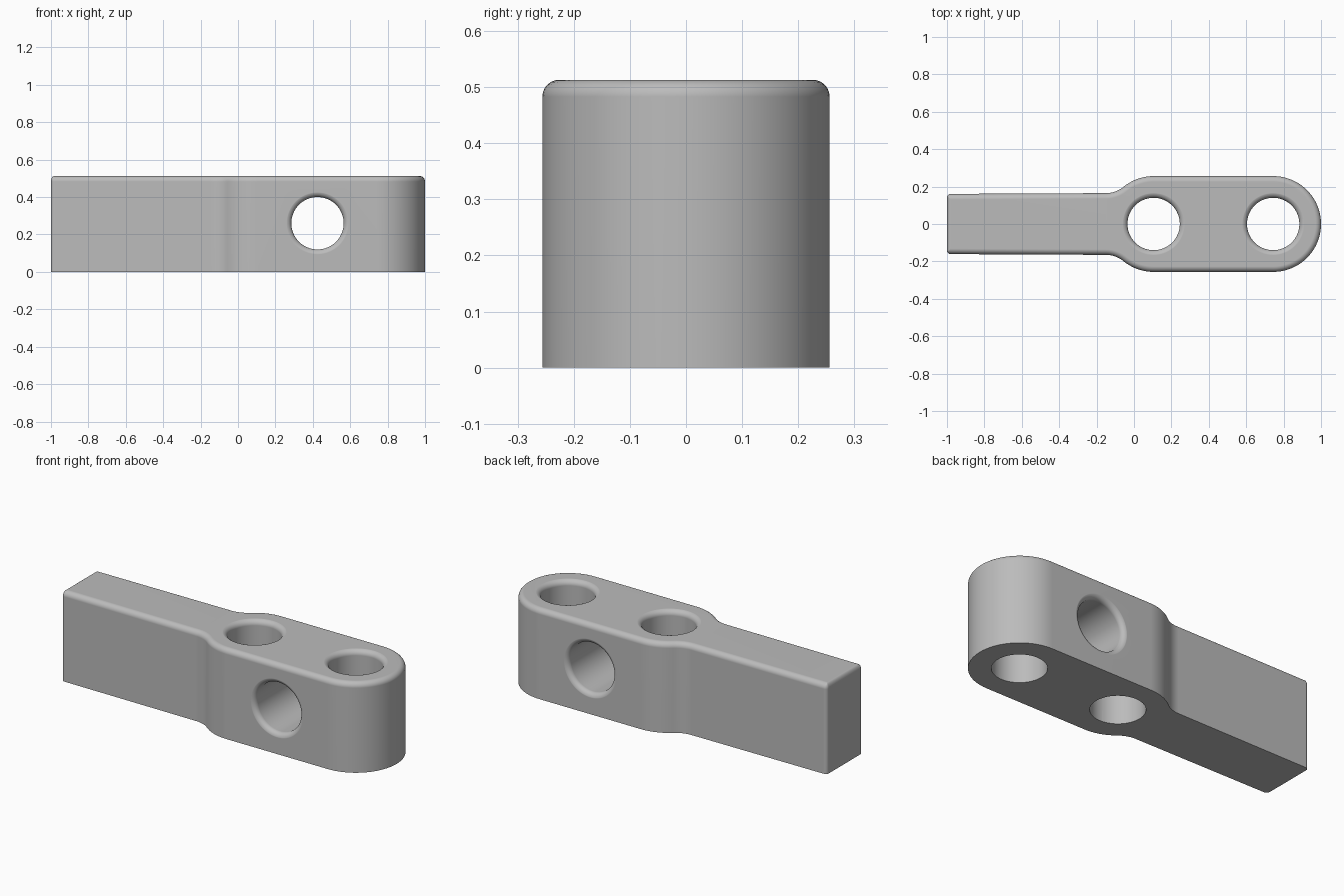
import bpy, bmesh
from math import sin, cos, pi, atan2, hypot, radians
from mathutils import Matrix

cube = bpy.data.objects.get("Cube")
if cube:
    bpy.data.objects.remove(cube)

HEIGHT, FILLET, HOLE = 0.513, 0.03, 0.14
HEAD, ARM, TIP = 0.256, 0.165, 0.161      # half widths
NEAR, FAR, NECK = 0.105, 0.744, -0.15     # hole centres and neck arc centre in x
NECK_R = 0.147

grey = bpy.data.materials.new("plain grey")
grey.use_nodes = True
colour = (0.5, 0.5, 0.5, 1)
grey.diffuse_color = colour
grey.node_tree.nodes["Principled BSDF"].inputs["Base Color"].default_value = colour


def arc(cx, cy, r, a, b, n):
    return [(cx + r * cos(a + (b - a) * i / n), cy + r * sin(a + (b - a) * i / n))
            for i in range(n + 1)]


def outline(d):
    """Closed plan outline, moved inward by d."""
    cy = ARM + NECK_R
    turn = atan2(cy, NECK - NEAR)
    corner = max(0.02 - d, 0.002)
    half = arc(FAR, 0, HEAD - d, 0, pi / 2, 20)
    half += arc(NEAR, 0, HEAD - d, pi / 2, turn, 10)
    half += arc(NECK, cy, NECK_R + d, turn - pi, -pi / 2, 10)[1:]
    half += arc(-1 + 0.6 * d + corner, TIP - d - corner, corner, pi / 2, pi, 4)
    return half + [(x, -y) for x, y in reversed(half[1:])]


def make_object(name, bm):
    bmesh.ops.recalc_face_normals(bm, faces=bm.faces)
    mesh = bpy.data.meshes.new(name)
    bm.to_mesh(mesh)
    bm.free()
    mesh.materials.append(grey)
    ob = bpy.data.objects.new(name, mesh)
    bpy.context.collection.objects.link(ob)
    return ob


def loft(name, rings, matrix=Matrix()):
    """Skin a stack of equal rings and cap both ends."""
    bm = bmesh.new()
    loops = [[bm.verts.new(matrix @ Matrix.Translation(p).translation) for p in ring]
             for ring in rings]
    for low, high in zip(loops, loops[1:]):
        for i in range(len(low)):
            j = (i + 1) % len(low)
            bm.faces.new((low[i], low[j], high[j], high[i]))
    bm.faces.new(loops[0])
    bm.faces.new(loops[-1])
    return make_object(name, bm)


# Lever body with a rounded top rim and a sharp base
quarter = [i * pi / 12 for i in range(7)]
layers = [(0, 0)] + [(FILLET * (1 - cos(a)), HEIGHT - FILLET * (1 - sin(a))) for a in quarter]
body = loft("lever_body", [[(x, y, z) for x, y in outline(d)] for d, z in layers])


def hole_cutter(name, matrix, bottom, top, flare_bottom):
    """Drill shape whose mouths flare out to round the hole rims."""
    flare = [(HOLE + FILLET * (1 - cos(a)), top - FILLET * (1 - sin(a)) + 0.0005) for a in quarter]
    flare.append((HOLE + FILLET, top + 0.1))
    if flare_bottom:
        start = [(r, bottom + top - z) for r, z in reversed(flare)]
    else:
        start = [(HOLE, bottom - 0.1)]
    rings = [[(x, y, z) for x, y in arc(0, 0, r, 0, 2 * pi, 64)[:-1]] for r, z in start + flare]
    return loft(name, rings, matrix)


# Two upright holes and one cross hole
cutters = [hole_cutter("upright_hole", Matrix.Translation((x, 0, 0)), 0, HEIGHT, False)
           for x in (NEAR, FAR)]
cross = Matrix.Translation((0.425, 0, 0.26)) @ Matrix.Rotation(radians(90), 4, "X")
cutters.append(hole_cutter("cross_hole", cross, -HEAD, HEAD, True))

bpy.ops.object.select_all(action="DESELECT")
body.select_set(True)
bpy.context.view_layer.objects.active = body
for cutter in cutters:
    cutter.hide_render = True
    cut = body.modifiers.new("drill", "BOOLEAN")
    cut.operation, cut.solver, cut.object = "DIFFERENCE", "EXACT", cutter
    bpy.ops.object.modifier_apply(modifier=cut.name)
    bpy.data.objects.remove(cutter)

# Smooth curves, crisp base edges, flat faces kept flat
bpy.ops.object.shade_smooth_by_angle(angle=radians(35))
weighted = body.modifiers.new("flat_faces", "WEIGHTED_NORMAL")
weighted.keep_sharp = True
